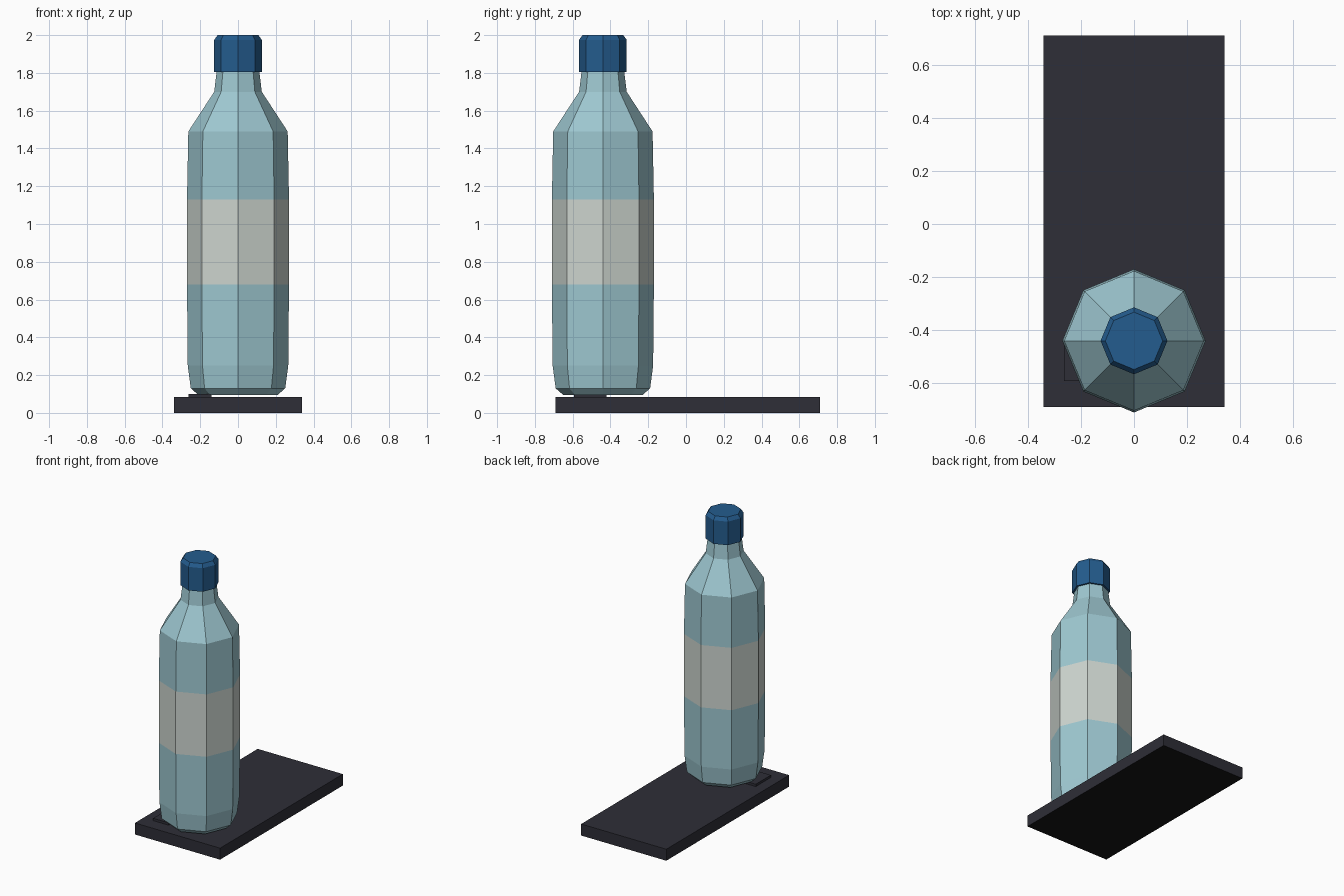
import bpy, bmesh, math

if "Cube" in bpy.data.objects:
    bpy.data.objects.remove(bpy.data.objects["Cube"])

def linear(c):
    c /= 255
    return c / 12.92 if c <= 0.04045 else ((c + 0.055) / 1.055) ** 2.4

def material(name, r, g, b):
    m = bpy.data.materials.new(name)
    m.diffuse_color = (linear(r), linear(g), linear(b), 1)
    m.use_nodes = True
    m.node_tree.nodes["Principled BSDF"].inputs["Base Color"].default_value = m.diffuse_color
    return m

PLASTIC = material("pale blue plastic", 158, 200, 209)
LABEL = material("off white label", 205, 213, 207)
CAP = material("cap blue", 36, 92, 142)
CASE = material("dark slate case", 46, 46, 55)
SCREEN = material("black screen", 20, 20, 21)

CENTRE_Y = -0.44
SIDES = 8

def finish(name, bm, mats):
    bmesh.ops.recalc_face_normals(bm, faces=bm.faces)
    mesh = bpy.data.meshes.new(name)
    bm.to_mesh(mesh)
    bm.free()
    for m in mats:
        mesh.materials.append(m)
    obj = bpy.data.objects.new(name, mesh)
    bpy.context.collection.objects.link(obj)
    return obj

def turned(name, profile, mats, rule=lambda z: 0):
    """Closed octagonal solid from (radius, height) pairs."""
    bm = bmesh.new()
    rings = []
    for r, z in profile:
        angles = [2 * math.pi * i / SIDES for i in range(SIDES)]
        rings.append([bm.verts.new((r * math.cos(a), CENTRE_Y + r * math.sin(a), z))
                      for a in angles])
    for low, high in zip(rings, rings[1:]):
        for i in range(SIDES):
            j = (i + 1) % SIDES
            bm.faces.new((low[i], low[j], high[j], high[i]))
    bm.faces.new(rings[0][::-1])
    bm.faces.new(rings[-1])
    for f in bm.faces:
        f.material_index = rule(f.calc_center_median().z)
    return finish(name, bm, mats)

def box(name, x0, x1, y0, y1, z0, z1, mats):
    """Box; the underside takes the last material."""
    bm = bmesh.new()
    bmesh.ops.create_cube(bm, size=1)
    for v in bm.verts:
        v.co = (x1 if v.co.x > 0 else x0, y1 if v.co.y > 0 else y0, z1 if v.co.z > 0 else z0)
    bm.normal_update()
    for f in bm.faces:
        f.material_index = len(mats) - 1 if f.normal.z < -0.5 else 0
    return finish(name, bm, mats)

# Bottle with the label band as a coloured section of the wall
turned("bottle",
       [(0.21, 0.095), (0.25, 0.13), (0.266, 0.25), (0.27, 0.68), (0.27, 1.13),
        (0.263, 1.49), (0.126, 1.70), (0.11, 1.83)],
       [PLASTIC, LABEL], lambda z: 1 if 0.68 < z < 1.13 else 0)

# Screw cap with a chamfered top
turned("cap", [(0.126, 1.805), (0.126, 1.975), (0.108, 2.0)], [CAP])

# Phone lying face down, with its camera bump
box("phone", -0.34, 0.34, -0.69, 0.71, 0, 0.083, [CASE, SCREEN])
box("camera_bump", -0.263, -0.14, -0.592, -0.42, 0.08, 0.1, [CASE])
